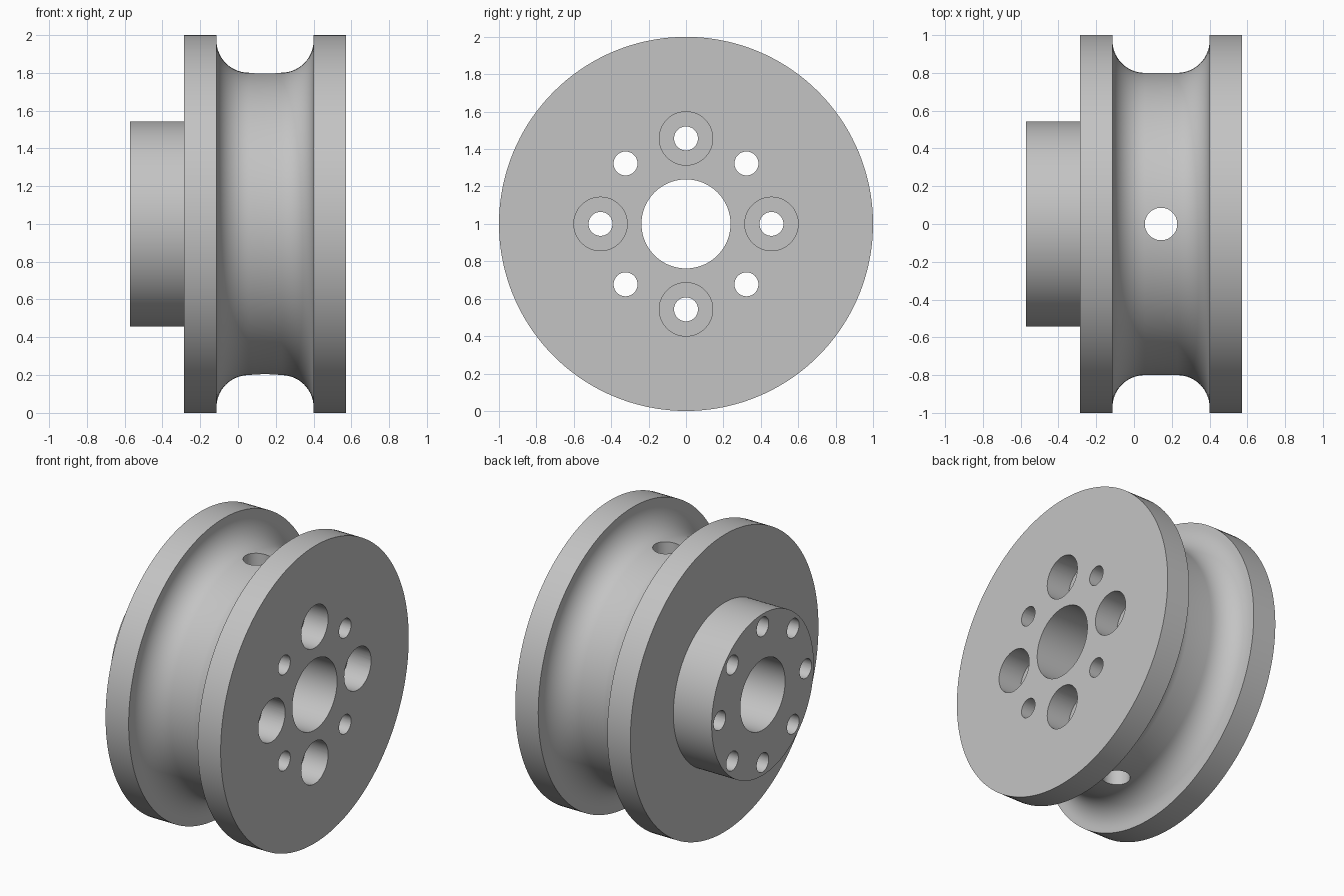
import bpy, bmesh, math
from mathutils import Matrix, Vector

cube = bpy.data.objects.get("Cube")
if cube:
    bpy.data.objects.remove(cube, do_unlink=True)

# Main dimensions
HUB_X, FACE_X, INNER_X = -0.571, -0.286, -0.114
RIM_X, END_X = 0.4, 0.571
RIM_R, GROOVE_R, HUB_R, BORE_R = 1.0, 0.8, 0.543, 0.238
FILLET = 0.171
BOLT_R, HOLE_R, SINK_R = 0.457, 0.064, 0.143
MID_X = (INNER_X + RIM_X) / 2
CENTRE = Vector((0, 0, 1))

metal = bpy.data.materials.new("plain grey")
grey = (0.55, 0.55, 0.55, 1)
metal.diffuse_color = grey
metal.use_nodes = True
metal.node_tree.nodes["Principled BSDF"].inputs["Base Color"].default_value = grey


def make_object(name, bm):
    bmesh.ops.recalc_face_normals(bm, faces=bm.faces)
    mesh = bpy.data.meshes.new(name)
    bm.to_mesh(mesh)
    bm.free()
    mesh.materials.append(metal)
    obj = bpy.data.objects.new(name, mesh)
    bpy.context.collection.objects.link(obj)
    return obj


def arc(cx, start, end, steps=14):
    """Quarter-round corner of the groove as (x, radius) points."""
    angles = [math.radians(start + (end - start) * i / steps) for i in range(steps + 1)]
    return [(cx + FILLET * math.cos(a), GROOVE_R + FILLET + FILLET * math.sin(a))
            for a in angles]


def cylinder(axis, radius, x0, x1, y=0, z=0):
    """Hole cutter; x0 and x1 are its ends along x, or z for an upright one."""
    bm = bmesh.new()
    bmesh.ops.create_cone(bm, cap_ends=True, segments=48, radius1=radius,
                          radius2=radius, depth=x1 - x0)
    middle = (x0 + x1) / 2
    if axis == "X":
        bmesh.ops.rotate(bm, verts=bm.verts, matrix=Matrix.Rotation(math.pi / 2, 3, "Y"))
        place = Vector((middle, y, z))
    else:
        place = Vector((MID_X, 0, middle))
    bmesh.ops.translate(bm, verts=bm.verts, vec=place + CENTRE)
    return make_object("hole_cutter", bm)


# Flanged wheel with hub: one profile turned about the x axis
profile = [(HUB_X, BORE_R), (HUB_X, HUB_R), (FACE_X, HUB_R),
           (FACE_X, RIM_R), (INNER_X, RIM_R)]
profile += arc(INNER_X + FILLET, 180, 270)
profile += arc(RIM_X - FILLET, 270, 360)
profile += [(RIM_X, RIM_R), (END_X, RIM_R), (END_X, BORE_R)]

bm = bmesh.new()
verts = [bm.verts.new((x, 0, r)) for x, r in profile]
edges = [bm.edges.new((v, verts[i - 1])) for i, v in enumerate(verts)]
bmesh.ops.spin(bm, geom=verts + edges, cent=(0, 0, 0), axis=(1, 0, 0),
               angle=math.tau, steps=144, use_merge=True)
bmesh.ops.remove_doubles(bm, verts=bm.verts, dist=0.0001)
bmesh.ops.translate(bm, verts=bm.verts, vec=CENTRE)
wheel = make_object("grooved_wheel", bm)

# Eight bolt holes, every other one with a wide recess, and a cross hole
cutters = []
for i in range(8):
    a = i * math.pi / 4
    y, z = BOLT_R * math.cos(a), BOLT_R * math.sin(a)
    cutters.append(cylinder("X", HOLE_R, -0.8, 0.8, y, z))
    if i % 2 == 0:
        cutters.append(cylinder("X", SINK_R, END_X - 0.171, 0.8, y, z))
cutters.append(cylinder("Z", 0.086, -1.2, 1.2))

bpy.ops.object.select_all(action="DESELECT")
bpy.context.view_layer.objects.active = wheel
wheel.select_set(True)
for cutter in cutters:
    cutter.hide_render = True
    mod = wheel.modifiers.new("drill", "BOOLEAN")
    mod.operation = "DIFFERENCE"
    mod.solver = "EXACT"
    mod.object = cutter
    bpy.ops.object.modifier_apply(modifier=mod.name)
    bpy.data.objects.remove(cutter, do_unlink=True)

bpy.ops.object.shade_smooth_by_angle(angle=math.radians(30))
